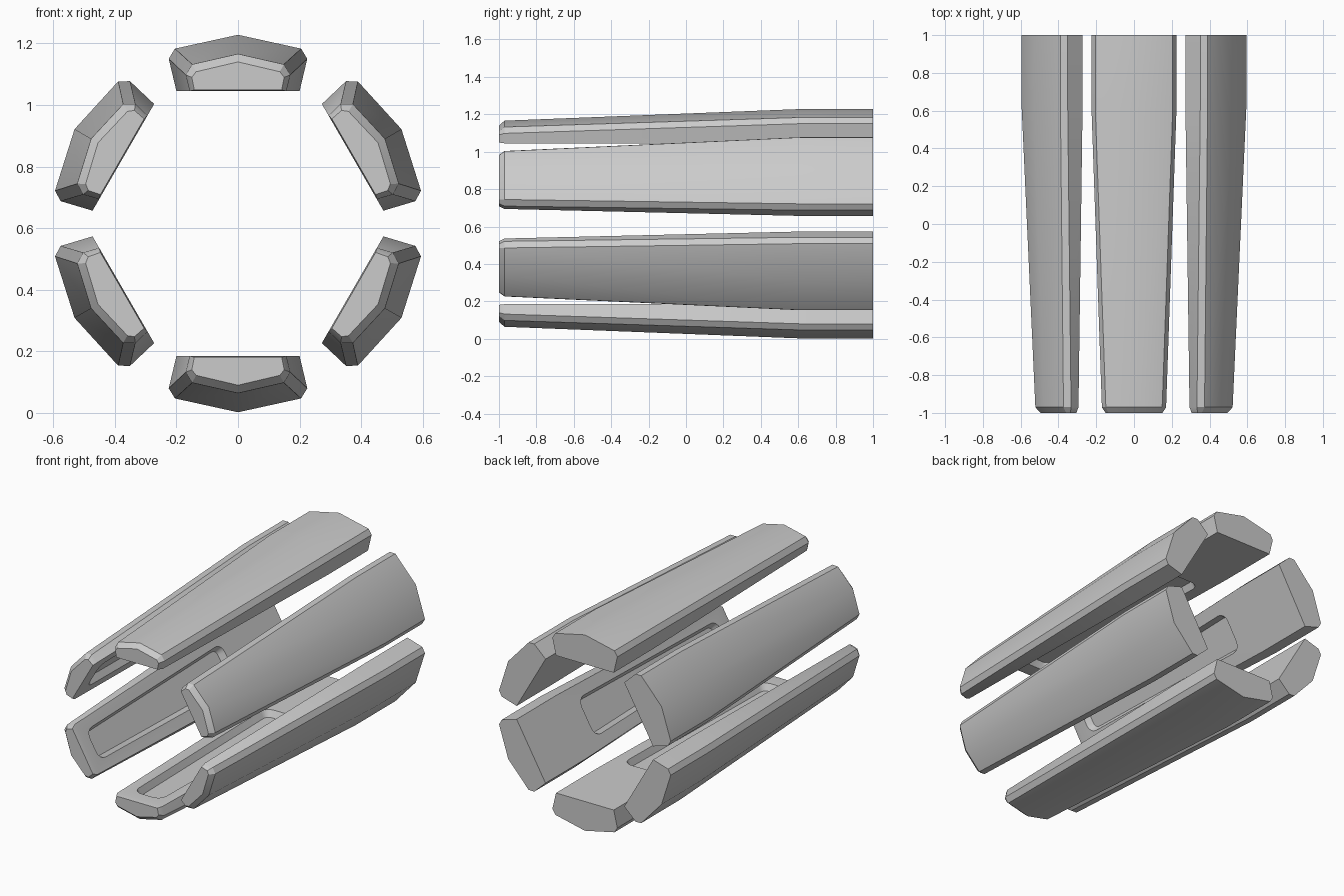
import bpy, bmesh
from math import pi, sin, cos, radians

if "Cube" in bpy.data.objects:
    bpy.data.objects.remove(bpy.data.objects["Cube"])

CZ = 0.615  # height of the ring axis


def loft(name, rings):
    """Closed solid through equally sized rings of points."""
    bm = bmesh.new()
    loops = [[bm.verts.new(p) for p in ring] for ring in rings]
    n = len(loops[0])
    for a, b in zip(loops, loops[1:]):
        for i in range(n):
            j = (i + 1) % n
            bm.faces.new((a[i], a[j], b[j], b[i]))
    bm.faces.new(loops[0])
    bm.faces.new(loops[-1])
    bmesh.ops.recalc_face_normals(bm, faces=bm.faces)
    me = bpy.data.meshes.new(name)
    bm.to_mesh(me)
    bm.free()
    ob = bpy.data.objects.new(name, me)
    bpy.context.collection.objects.link(ob)
    return ob


def section(y, half):
    """Mirror a half cross-section (apex first, heights in world z)."""
    left = [(-x, z) for x, z in reversed(half[1:])]
    return [(x, y, z - CZ) for x, z in left + half]


def slot(z, grow):
    """Tapered rounded outline of the pocket at local height z."""
    y0, y1, w0, w1, r = -0.88 - grow, 0.43 + grow, 0.075 + grow, 0.10 + grow, 0.035 + grow
    pts = []
    for sx, y, w, start in ((1, y1, w1, 0), (-1, y1, w1, 90), (-1, y0, w0, 180), (1, y0, w0, 270)):
        cy = y - r if y > 0 else y + r
        for k in range(5):
            a = radians(start + k * 22.5)
            pts.append((sx * (w - r) + r * cos(a), cy + r * sin(a), z))
    return pts


# Petal body: bevelled nose, taper, straight tail
tail = [(0, 1.228), (0.205, 1.183), (0.225, 1.15), (0.2, 1.045)]
petal = loft("petal_1", [
    section(-1.0, [(0, 1.14), (0.136, 1.108), (0.15, 1.09), (0.142, 1.049)]),
    section(-0.97, [(0, 1.166), (0.149, 1.132), (0.17, 1.098), (0.157, 1.045)]),
    section(0.61, tail),
    section(1.0, tail),
])

# Pocket in the inner face
cutter = loft("pocket_cutter", [slot(0.39, 0.02), slot(0.43, 0.02), slot(0.47, 0.0)])
cutter.hide_render = True
mod = petal.modifiers.new("pocket", 'BOOLEAN')
mod.object = cutter
mod.operation = 'DIFFERENCE'
mod.solver = 'EXACT'
bpy.context.view_layer.objects.active = petal
petal.select_set(True)
bpy.ops.object.modifier_apply(modifier="pocket")
bpy.data.objects.remove(cutter)
bpy.ops.object.shade_smooth_by_angle(angle=radians(30))

# Six petals around the axis
petal.location.z = CZ
for i in range(1, 6):
    ob = petal.copy()
    ob.name = f"petal_{i + 1}"
    ob.rotation_euler.y = i * pi / 3
    bpy.context.collection.objects.link(ob)
